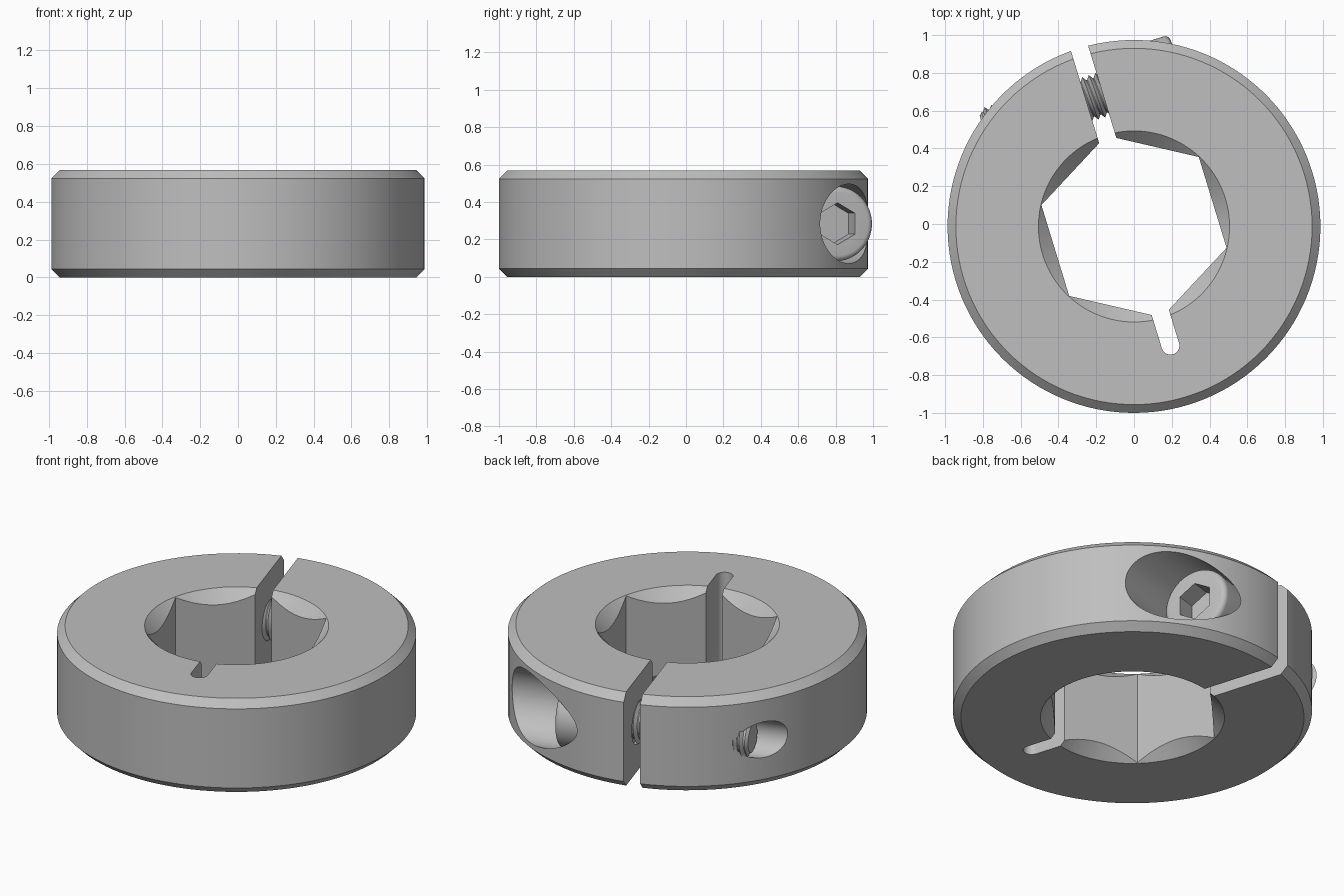
import bpy, bmesh
from math import pi, sin, cos, radians
from mathutils import Matrix, Vector

cube = bpy.data.objects.get("Cube")
if cube:
    bpy.data.objects.remove(cube, do_unlink=True)

# Main sizes
R, H, BEVEL = 0.987, 0.568, 0.044
BORE, GAP = 0.503, 0.095
SCREW_Y, MID = 0.716, H / 2
HEAD_BASE, HEAD_TOP, TIP = 0.234, 0.474, -0.61

# The clamp gap lies along local y, the screw along local x
PLACE = Matrix.Translation((0, -0.013, 0)) @ Matrix.Rotation(radians(17), 4, 'Z')
SCREW = Matrix.Translation((0, SCREW_Y, MID)) @ Matrix.Rotation(pi / 2, 4, 'Y')

steel = bpy.data.materials.new("grey_steel")
steel.use_nodes = True
GREY = (0.52, 0.52, 0.52, 1)
steel.diffuse_color = GREY
steel.node_tree.nodes["Principled BSDF"].inputs["Base Color"].default_value = GREY


def make(name, bm, matrix=Matrix()):
    bmesh.ops.recalc_face_normals(bm, faces=bm.faces)
    bm.transform(matrix)
    mesh = bpy.data.meshes.new(name)
    bm.to_mesh(mesh)
    bm.free()
    mesh.materials.append(steel)
    ob = bpy.data.objects.new(name, mesh)
    bpy.context.collection.objects.link(ob)
    return ob


def lathe(name, profile, sides, matrix=Matrix(), turn=0.0):
    """Solid of revolution about z from (radius, height) points, capped."""
    bm = bmesh.new()
    rings = [[bm.verts.new((r * cos(turn + 2 * pi * i / sides),
                            r * sin(turn + 2 * pi * i / sides), z))
              for i in range(sides)] for r, z in profile]
    for a, b in zip(rings, rings[1:]):
        for i in range(sides):
            j = (i + 1) % sides
            bm.faces.new((a[i], a[j], b[j], b[i]))
    bm.faces.new(rings[0])
    bm.faces.new(rings[-1])
    return make(name, bm, matrix)


def prism(name, outline, z0, z1):
    bm = bmesh.new()
    face = bm.faces.new([bm.verts.new((x, y, z0)) for x, y in outline])
    new = bmesh.ops.extrude_face_region(bm, geom=[face])["geom"]
    bmesh.ops.translate(bm, vec=Vector((0, 0, z1 - z0)),
                        verts=[g for g in new if isinstance(g, bmesh.types.BMVert)])
    return make(name, bm)


def activate(ob):
    bpy.ops.object.select_all(action='DESELECT')
    ob.select_set(True)
    bpy.context.view_layer.objects.active = ob


def cut(ob, cutter):
    activate(ob)
    mod = ob.modifiers.new("cut", 'BOOLEAN')
    mod.operation, mod.solver, mod.object = 'DIFFERENCE', 'EXACT', cutter
    bpy.ops.object.modifier_apply(modifier=mod.name)
    bpy.data.objects.remove(cutter, do_unlink=True)


def finish(ob):
    ob.data.transform(PLACE)
    activate(ob)
    bpy.ops.object.shade_smooth_by_angle(angle=radians(25))


# Collar body with bevelled rims
collar = lathe("clamp_collar", [(R - BEVEL, 0), (R, BEVEL), (R, H - BEVEL), (R - BEVEL, H)], 128)

# Hexagonal bore with conical lead-ins at both ends
cut(collar, lathe("bore_cutter", [(BORE, -0.2), (BORE, H + 0.2)], 6, turn=pi / 2))
for z, d in ((0, 1), (H, -1)):
    cone = [(BORE + 0.103, z - 0.1 * d), (BORE - 0.117, z + 0.12 * d)]
    cut(collar, lathe("lead_in_cutter", cone, 96))

# Through gap, and opposite relief slot with a rounded end
w = GAP / 2
cut(collar, prism("gap_cutter", [(-w, 0.2), (w, 0.2), (w, 1.2), (-w, 1.2)], -0.2, H + 0.2))
slot = [(w, -0.2), (-w, -0.2)]
slot += [(w * cos(pi + pi * i / 16), -0.66 + w * sin(pi + pi * i / 16)) for i in range(17)]
cut(collar, prism("slot_cutter", slot, -0.2, H + 0.2))

# Screw holes: stepped counterbore on one half, tapped hole on the other
cut(collar, lathe("counterbore_cutter",
                  [(0.125, 0), (0.125, HEAD_BASE), (0.212, HEAD_BASE), (0.212, 1.2)], 64, SCREW))
cut(collar, lathe("tapped_cutter", [(0.108, -1.2), (0.108, 0)], 48, SCREW))
finish(collar)

# Socket screw head with a softened rim
f = 0.03
rim = [(0.2 - f + f * cos(a), HEAD_TOP - f + f * sin(a))
       for a in (pi / 2 * i / 5 for i in range(6))]
head = lathe("screw_head", [(0.2, HEAD_BASE)] + rim, 64, SCREW)
cut(head, lathe("socket_cutter", [(0.112, HEAD_TOP - 0.12), (0.112, HEAD_TOP + 0.1)], 6, SCREW))
finish(head)

# Screw shank with a tapered tip
ROOT, CREST, PITCH = 0.098, 0.12, 0.036
finish(lathe("screw_shank", [(ROOT - 0.015, TIP), (ROOT, TIP + 0.015), (ROOT, HEAD_BASE + 0.01)],
             48, SCREW))

# Helical thread: alternate root and crest rows, each turn joining two rows on
N = 40
rows = int((HEAD_BASE - TIP - 0.05) / PITCH) * 2
bm = bmesh.new()
grid = []
for k in range(rows):
    r = CREST if k % 2 else ROOT - 0.003
    grid.append([bm.verts.new((r * cos(2 * pi * j / N), r * sin(2 * pi * j / N),
                               TIP + 0.012 + PITCH * (k / 2 + j / N))) for j in range(N)])


def at(k, j):
    return grid[k + 2 * (j // N)][j % N]


for k in range(rows - 3):
    for j in range(N):
        bm.faces.new((at(k, j), at(k, j + 1), at(k + 1, j + 1), at(k + 1, j)))
finish(make("screw_thread", bm, SCREW))
